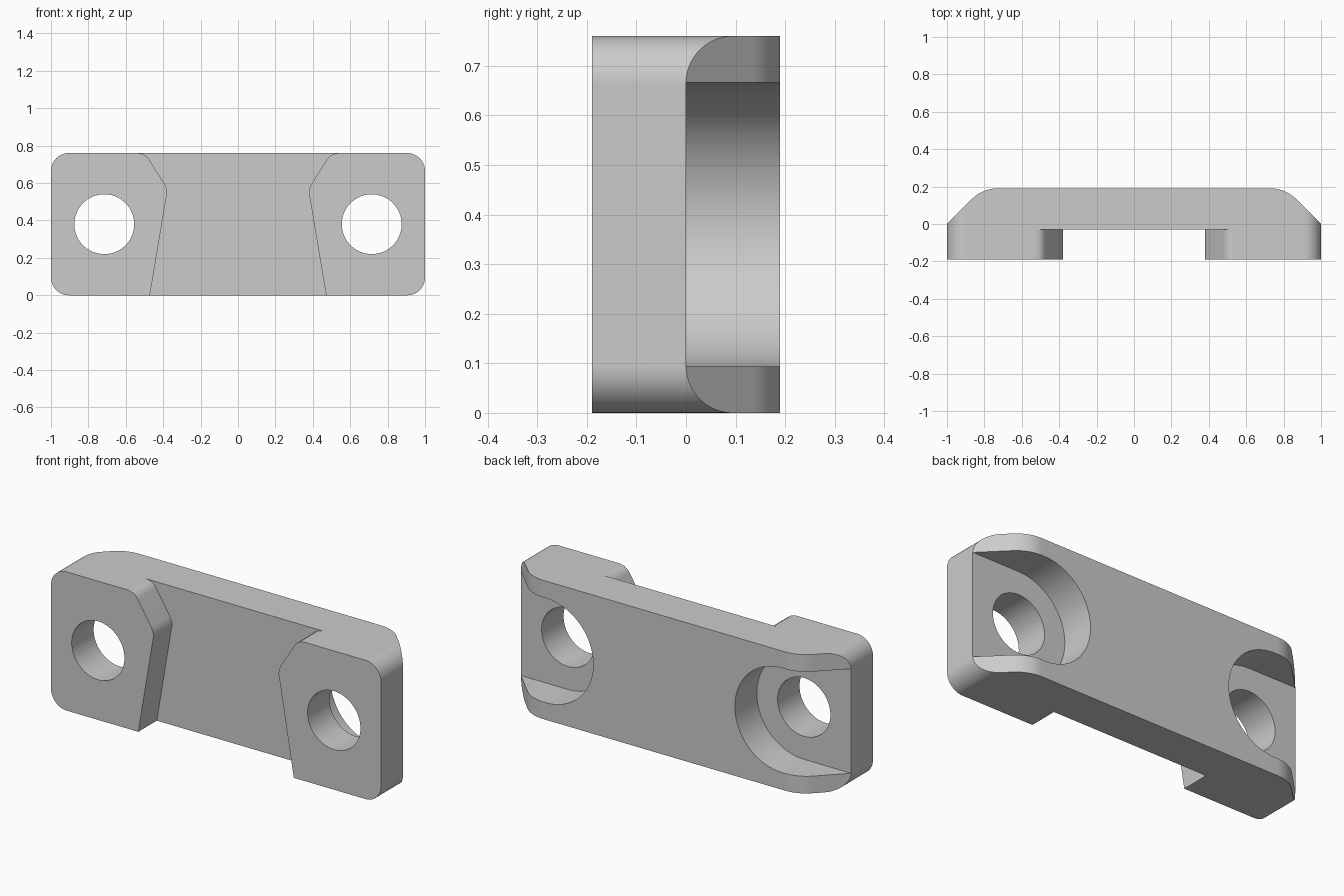
import bpy
import bmesh
from math import cos, sin, pi, radians

cube = bpy.data.objects.get("Cube")
if cube:
    bpy.data.objects.remove(cube, do_unlink=True)

HEIGHT, HALF_DEPTH = 0.76, 0.19
MID = HEIGHT / 2
HOLE_X = 0.715
SEGMENTS = 20

grey = bpy.data.materials.new("light grey")
grey.use_nodes = True
grey.diffuse_color = (0.6, 0.6, 0.6, 1)
grey.node_tree.nodes["Principled BSDF"].inputs["Base Color"].default_value = grey.diffuse_color


def arc(cx, cy, radius, start, end, steps=SEGMENTS):
    """Points on an arc, angles in degrees."""
    angles = [radians(start + (end - start) * i / steps) for i in range(steps + 1)]
    return [(cx + radius * cos(a), cy + radius * sin(a)) for a in angles]


def prism(name, points, low, high, axis):
    """Extrude a profile: (x, z) points along y, or (x, y) points along z."""
    bm = bmesh.new()
    if axis == "y":
        verts = [bm.verts.new((u, low, v)) for u, v in points]
        move = (0, high - low, 0)
    else:
        verts = [bm.verts.new((u, v, low)) for u, v in points]
        move = (0, 0, high - low)
    face = bm.faces.new(verts)
    out = bmesh.ops.extrude_face_region(bm, geom=[face])
    bmesh.ops.translate(bm, vec=move,
                        verts=[g for g in out["geom"] if isinstance(g, bmesh.types.BMVert)])
    bmesh.ops.recalc_face_normals(bm, faces=bm.faces)
    mesh = bpy.data.meshes.new(name)
    bm.to_mesh(mesh)
    bm.free()
    mesh.materials.append(grey)
    obj = bpy.data.objects.new(name, mesh)
    bpy.context.collection.objects.link(obj)
    return obj


def combine(target, tool, operation):
    """Apply a boolean and discard the tool."""
    tool.hide_render = True
    bpy.context.view_layer.objects.active = target
    mod = target.modifiers.new(operation, "BOOLEAN")
    mod.operation, mod.solver, mod.object = operation, "EXACT", tool
    bpy.ops.object.modifier_apply(modifier=mod.name)
    bpy.data.objects.remove(tool, do_unlink=True)


def mirrored(points):
    """Close a right-hand profile with its mirror image."""
    return points + [(-x, y) for x, y in reversed(points)]


# Plate with rounded corners
R = 0.095
plate = prism("mounting_plate", mirrored(
    arc(1 - R, R, R, -90, 0) + arc(1 - R, HEIGHT - R, R, 0, 90)),
    -HALF_DEPTH, HALF_DEPTH, "y")

# Sloped back ends blending into the flat back
blend = 0.19
tangent_x = 1 - HALF_DEPTH - blend * (2 ** 0.5 - 1)
combine(plate, prism("back_slope", mirrored(
    [(1.2, -0.4), (1.2, -0.2)] + arc(tangent_x, HALF_DEPTH - blend, blend, 45, 90)),
    -0.2, 1, "z"), "INTERSECT")

# Recess between the two front pads
pad_edge = [(0.487, -0.1), (0.471, 0), (0.383, 0.525), (0.379, 0.545), (0.381, 0.567),
            (0.393, 0.595), (0.476, 0.727), (0.488, 0.742), (0.506, 0.754),
            (0.535, HEIGHT), (0.535, 0.9)]
combine(plate, prism("front_recess", mirrored(pad_edge), -0.4, -0.03, "y"), "DIFFERENCE")

# Open-ended pockets and bolt holes at both ends
for side in (-1, 1):
    pocket = [(1.2, MID - 0.286)] + arc(HOLE_X, MID, 0.286, 270, 90, 48) + [(1.2, MID + 0.286)]
    hole = arc(HOLE_X, MID, 0.16, 0, 360, 64)[:-1]
    for name, shape, low in (("pocket", pocket, 0.0), ("bolt_hole", hole, -0.4)):
        combine(plate, prism(name, [(side * x, z) for x, z in shape], low, 0.4, "y"),
                "DIFFERENCE")

# Smooth curves, keep flat faces flat
bpy.ops.object.select_all(action="DESELECT")
plate.select_set(True)
bpy.context.view_layer.objects.active = plate
bpy.ops.object.shade_smooth_by_angle(angle=radians(25))
weighted = plate.modifiers.new("flat faces", "WEIGHTED_NORMAL")
weighted.keep_sharp = True
